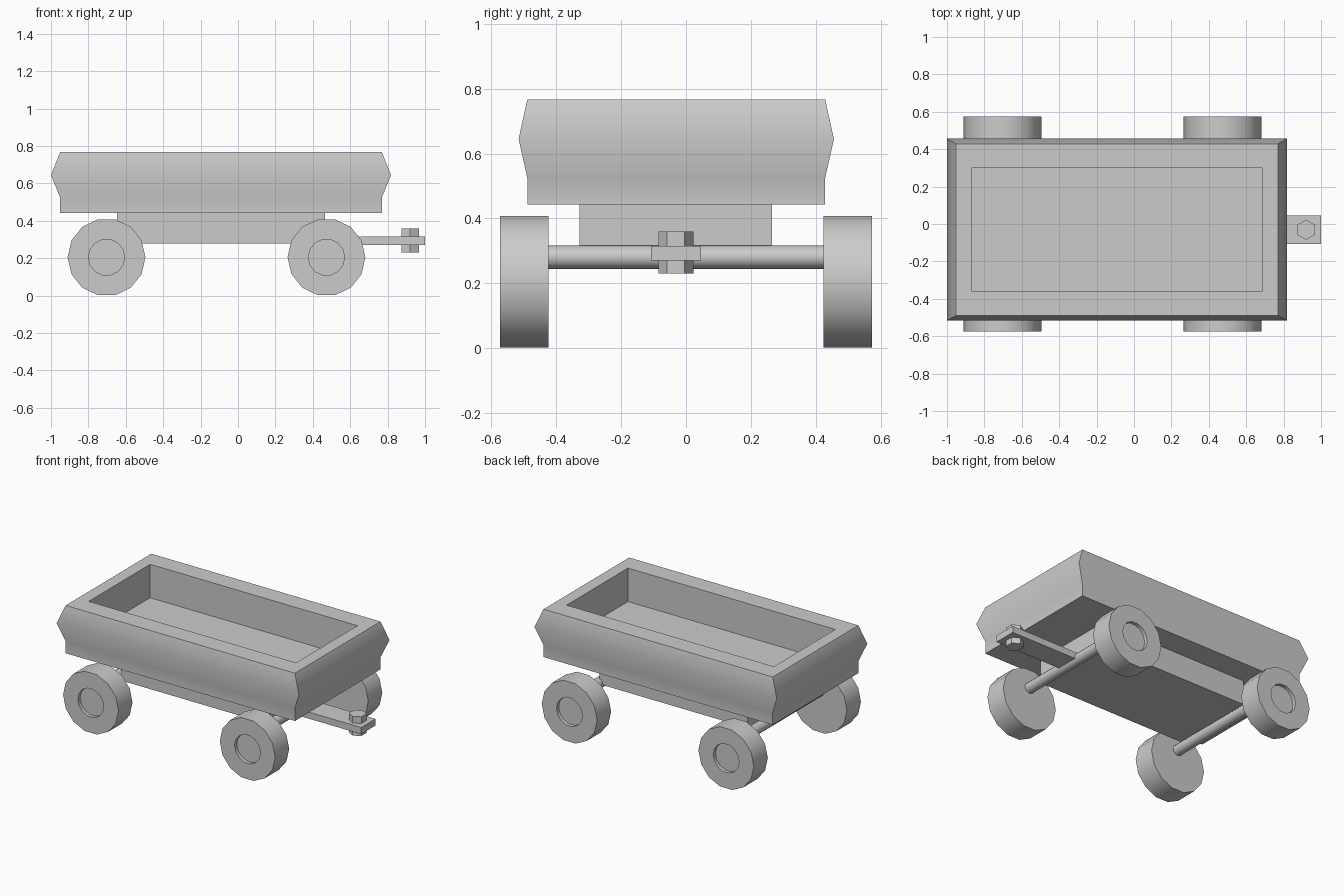
import bpy, bmesh, math
from mathutils import Matrix, Vector

if "Cube" in bpy.data.objects:
    bpy.data.objects.remove(bpy.data.objects["Cube"])


def finish(bm, name, loc, angle=None):
    bmesh.ops.recalc_face_normals(bm, faces=bm.faces)
    me = bpy.data.meshes.new(name)
    bm.to_mesh(me)
    bm.free()
    ob = bpy.data.objects.new(name, me)
    ob.location = loc
    bpy.context.collection.objects.link(ob)
    if angle:
        bpy.ops.object.select_all(action='DESELECT')
        ob.select_set(True)
        bpy.context.view_layer.objects.active = ob
        bpy.ops.object.shade_smooth_by_angle(angle=math.radians(angle))
    return ob


def loft(name, rings, loc, angle=None):
    """Bridge rings of equal point count and cap both ends."""
    bm = bmesh.new()
    loops = [[bm.verts.new(p) for p in ring] for ring in rings]
    n = len(loops[0])
    for a, b in zip(loops, loops[1:]):
        for i in range(n):
            j = (i + 1) % n
            bm.faces.new((a[i], a[j], b[j], b[i]))
    bm.faces.new(loops[0])
    bm.faces.new(loops[-1])
    return finish(bm, name, loc, angle)


def box(name, lo, hi):
    lo, hi = Vector(lo), Vector(hi)
    bm = bmesh.new()
    bmesh.ops.create_cube(bm, size=1, matrix=Matrix.Diagonal((*(hi - lo), 1)))
    return finish(bm, name, (lo + hi) / 2)


def rect(hx, hy, z):
    return [(-hx, -hy, z), (hx, -hy, z), (hx, hy, z), (-hx, hy, z)]


def circle(r, y, n):
    return [(r * math.cos(i * math.tau / n), y, r * math.sin(i * math.tau / n))
            for i in range(n)]


# Open tub: bulged outside, flat rim, straight inner walls and floor
loft("wagon_tub", [rect(0.86, 0.459, 0.443), rect(0.86, 0.459, 0.525),
                   rect(0.909, 0.486, 0.645), rect(0.86, 0.459, 0.767),
                   rect(0.778, 0.329, 0.767), rect(0.778, 0.329, 0.54)],
     (-0.091, -0.03, 0), 50)

# Chassis block under the tub
box("chassis", (-0.647, -0.329, 0.278), (0.465, 0.265, 0.443))

# Wheels with recessed hubs, and axles
for end, x in (("rear", -0.703), ("front", 0.473)):
    for side, s in (("right", -1), ("left", 1)):
        loft(f"{end}_{side}_wheel",
             [circle(0.208, s * 0.424, 14), circle(0.208, s * 0.574, 14),
              circle(0.097, s * 0.574, 14), circle(0.097, s * 0.55, 14)],
             (x, 0, 0.205), 40)
    loft(f"{end}_axle", [circle(0.036, -0.426, 12), circle(0.036, 0.426, 12)],
         (x, 0, 0.281), 40)

# Tow bar and hexagonal hitch bolt
box("tow_bar", (0.46, -0.108, 0.27), (1.0, 0.046, 0.315))
hexagon = [(0.054 * math.sin(i * math.tau / 6), 0.054 * math.cos(i * math.tau / 6))
           for i in range(6)]
loft("hitch_bolt", [[(x, y, z) for x, y in hexagon] for z in (0.23, 0.36)],
     (0.92, -0.031, 0))
